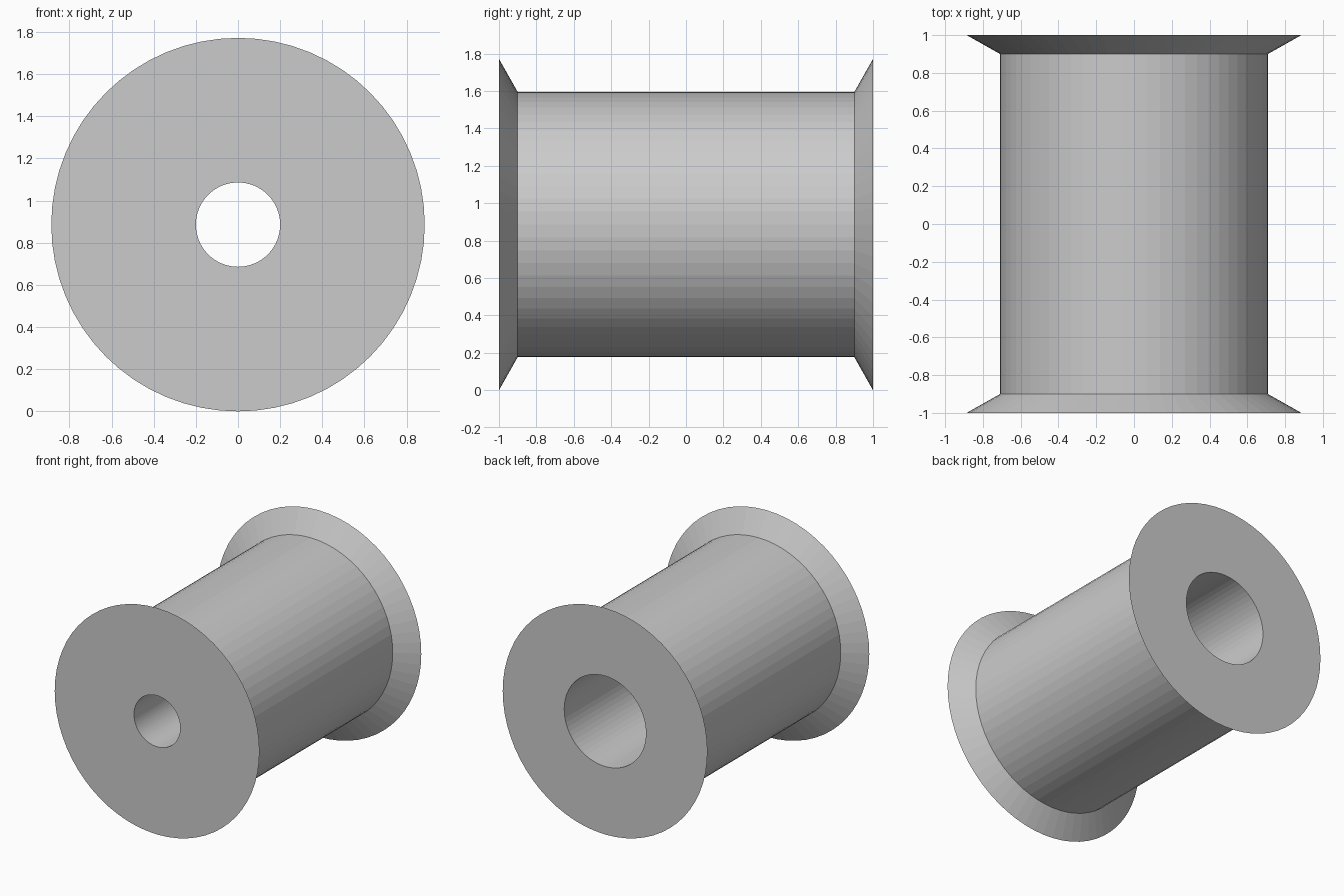
import bpy
import bmesh
import math
from mathutils import Matrix

cube = bpy.data.objects.get("Cube")
if cube:
    bpy.data.objects.remove(cube, do_unlink=True)

SEGMENTS = 64
RIM, DRUM = 0.886, 0.709
BORE, WIDE_BORE = 0.2, 0.354

grey = bpy.data.materials.new("plain grey")
grey.use_nodes = True
colour = (0.6, 0.6, 0.6, 1)
grey.diffuse_color = colour
grey.node_tree.nodes["Principled BSDF"].inputs["Base Color"].default_value = colour


def lathe(name, profile):
    """Revolve a closed (radius, y) profile around the y axis."""
    bm = bmesh.new()
    rings = []
    for i in range(SEGMENTS):
        turn = Matrix.Rotation(math.tau * i / SEGMENTS, 3, "Y")
        rings.append([bm.verts.new(turn @ Matrix.Identity(3).col[0] * r
                                   + Matrix.Identity(3).col[1] * y)
                      for r, y in profile])
    count = len(profile)
    for i, ring in enumerate(rings):
        following = rings[(i + 1) % SEGMENTS]
        for j in range(count):
            k = (j + 1) % count
            bm.faces.new((ring[j], ring[k], following[k], following[j]))
    bmesh.ops.recalc_face_normals(bm, faces=bm.faces)
    mesh = bpy.data.meshes.new(name)
    bm.to_mesh(mesh)
    bm.free()
    mesh.materials.append(grey)
    obj = bpy.data.objects.new(name, mesh)
    obj.location.z = RIM
    bpy.context.collection.objects.link(obj)
    return obj


# Spool: bevelled flanges, straight drum, and a bore that widens to the back
lathe("spool", [
    (BORE, -1), (RIM, -1), (DRUM, -0.9),
    (DRUM, 0.9), (RIM, 1), (WIDE_BORE, 1),
    (WIDE_BORE, 0), (BORE, 0),
])
